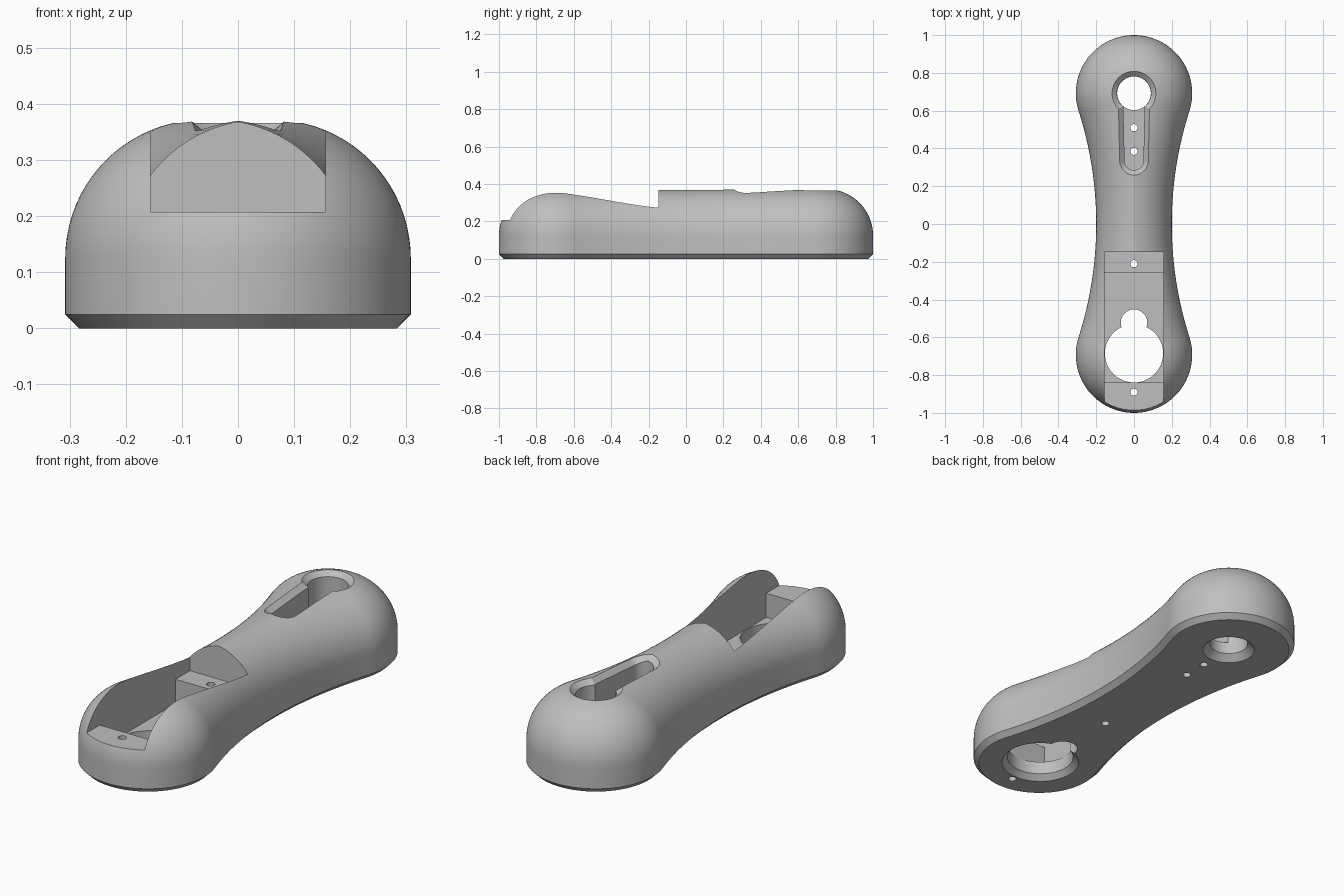
import bpy, bmesh
from math import sin, cos, asin, sqrt, pi, hypot

cube = bpy.data.objects.get("Cube")
if cube:
    bpy.data.objects.remove(cube, do_unlink=True)

grey = bpy.data.materials.new("light_grey")
grey.use_nodes = True
colour = (0.52, 0.52, 0.52, 1)
grey.diffuse_color = colour
grey.node_tree.nodes["Principled BSDF"].inputs["Base Color"].default_value = colour

# Plan: two round ends joined by concave arcs; the top edge has a large fillet
END_R, END_Y, WAIST = 0.308, 0.692, 0.2
FILLET, WALL_TOP, CHAMFER = 0.247, 0.125, 0.025
ARC_R = (WAIST**2 + END_Y**2 - END_R**2) / (2 * (END_R - WAIST))
ARC_X = WAIST + ARC_R
ALPHA = asin(END_Y / (ARC_R + END_R))
FLOOR = 0.09


def dome(d):
    """Height of the filleted top at distance d inside the outline."""
    d = min(max(d, 0), FILLET)
    return WALL_TOP + sqrt(FILLET**2 - (FILLET - d)**2)


def surface(x, y):
    side = hypot(ARC_X - abs(x), y) - ARC_R
    end = END_R - hypot(x, abs(y) - END_Y)
    return dome(end if abs(y) > END_Y - 0.07 else side)


def make_object(name, bm):
    bmesh.ops.remove_doubles(bm, verts=bm.verts[:], dist=1e-5)
    bmesh.ops.recalc_face_normals(bm, faces=bm.faces[:])
    mesh = bpy.data.meshes.new(name)
    bm.to_mesh(mesh)
    bm.free()
    mesh.materials.append(grey)
    obj = bpy.data.objects.new(name, mesh)
    bpy.context.collection.objects.link(obj)
    return obj


def loft(name, rings, caps=True):
    """Skin a list of equal-length closed rings."""
    bm = bmesh.new()
    rows = [[bm.verts.new(p) for p in ring] for ring in rings]
    n = len(rows[0])
    for a, b in zip(rows, rows[1:]):
        for i in range(n):
            j = (i + 1) % n
            bm.faces.new((a[i], a[j], b[j], b[i]))
    if caps:
        bm.faces.new(rows[0])
        bm.faces.new(rows[-1])
    return make_object(name, bm)


# Body: inward rays from the outline, each carrying a full cross-section
STEPS = 40
end_rays, waist_rays = [], []
for i in range(STEPS + 1):
    t = (pi / 2 + ALPHA) * i / STEPS
    end_rays.append((END_R * sin(t), END_Y + END_R * cos(t), -sin(t), -cos(t), END_R))
for i in range(1, STEPS):
    a = ALPHA * (1 - 2 * i / STEPS)
    waist_rays.append((ARC_X - ARC_R * cos(a), ARC_R * sin(a), -cos(a), sin(a),
                       ARC_X / cos(a) - ARC_R))
front_rays = [(x, -y, nx, -ny, lim) for x, y, nx, ny, lim in reversed(end_rays)]

layers = [(CHAMFER, 0), (0, CHAMFER), (0, WALL_TOP)]
layers += [(FILLET * (1 - cos(k * pi / 40)), None) for k in range(1, 21)]
sections = []
for x, y, nx, ny, limit in end_rays + waist_rays + front_rays:
    right = []
    for d, z in layers:
        d = min(d, limit)
        right.append((x + nx * d, y + ny * d, dome(d) if z is None else z))
    sections.append(right + [(-px, py, pz) for px, py, pz in reversed(right)])
body = loft("body", sections, caps=False)


# Cutters
def circle(y, r, z, n=64):
    return [(r * cos(2 * pi * i / n), y + r * sin(2 * pi * i / n), z) for i in range(n)]


def hole(name, y, r, top, flare=0.0):
    """Vertical hole, optionally countersunk from below."""
    rings = [circle(y, r + flare + 0.01, -0.01), circle(y, r, flare), circle(y, r, top)]
    if not flare:
        rings = [circle(y, r, -0.05, 24), circle(y, r, top, 24)]
    return loft(name, rings)


def keyhole(grow):
    """Round head with a tapering tail."""
    head, neck, tail, tail_y = 0.09 + grow, 0.056 + grow, 0.05 + grow, 0.335
    t_end = pi - asin(neck / head)
    half = [(head * sin(t_end * i / 28), END_Y + head * cos(t_end * i / 28)) for i in range(29)]
    x0, y0 = half[-1]
    half += [(x0 + (tail - x0) * i / 8, y0 + (tail_y - y0) * i / 8) for i in range(1, 8)]
    half += [(tail * cos(pi / 2 * i / 12), tail_y - tail * sin(pi / 2 * i / 12)) for i in range(13)]
    return half + [(-x, y) for x, y in reversed(half[1:-1])]


# Front pocket with a step at each end
side = [(-1.1, 0.207), (-0.84, 0.207), (-0.84, FLOOR), (-0.257, FLOOR),
        (-0.257, 0.207), (-0.147, 0.207), (-0.147, 0.5), (-1.1, 0.5)]
cutters = [loft("pocket_cutter", [[(x, y, z) for y, z in side] for x in (-0.156, 0.156)])]

# Rear keyhole slot with a bevelled lip that follows the dome
inner, outer = keyhole(0), keyhole(0.026)
cutters.append(loft("slot_cutter", [
    [(x, y, FLOOR) for x, y in inner],
    [(x, y, surface(*o) - 0.022) for (x, y), o in zip(inner, outer)],
    [(x, y, surface(x, y)) for x, y in outer],
    [(x, y, 0.5) for x, y in outer]]))

# Large openings and screw holes
cutters.append(hole("front_opening_cutter", -0.685, 0.154, 0.15, 0.026))
cutters.append(hole("front_lobe_cutter", -0.522, 0.07, 0.151))
cutters.append(hole("rear_opening_cutter", END_Y, 0.089, 0.15, 0.032))
for i, y in enumerate((-0.89, -0.21, 0.385, 0.51)):
    cutters.append(hole(f"screw_hole_cutter_{i}", y, 0.019, 0.26))

bpy.context.view_layer.objects.active = body
for cutter in cutters:
    mod = body.modifiers.new(cutter.name, "BOOLEAN")
    mod.operation, mod.solver, mod.object = "DIFFERENCE", "EXACT", cutter
    bpy.ops.object.modifier_apply(modifier=mod.name)
    bpy.data.objects.remove(cutter, do_unlink=True)

bpy.ops.object.select_all(action="DESELECT")
body.select_set(True)
bpy.ops.object.shade_smooth_by_angle(angle=pi / 7)
